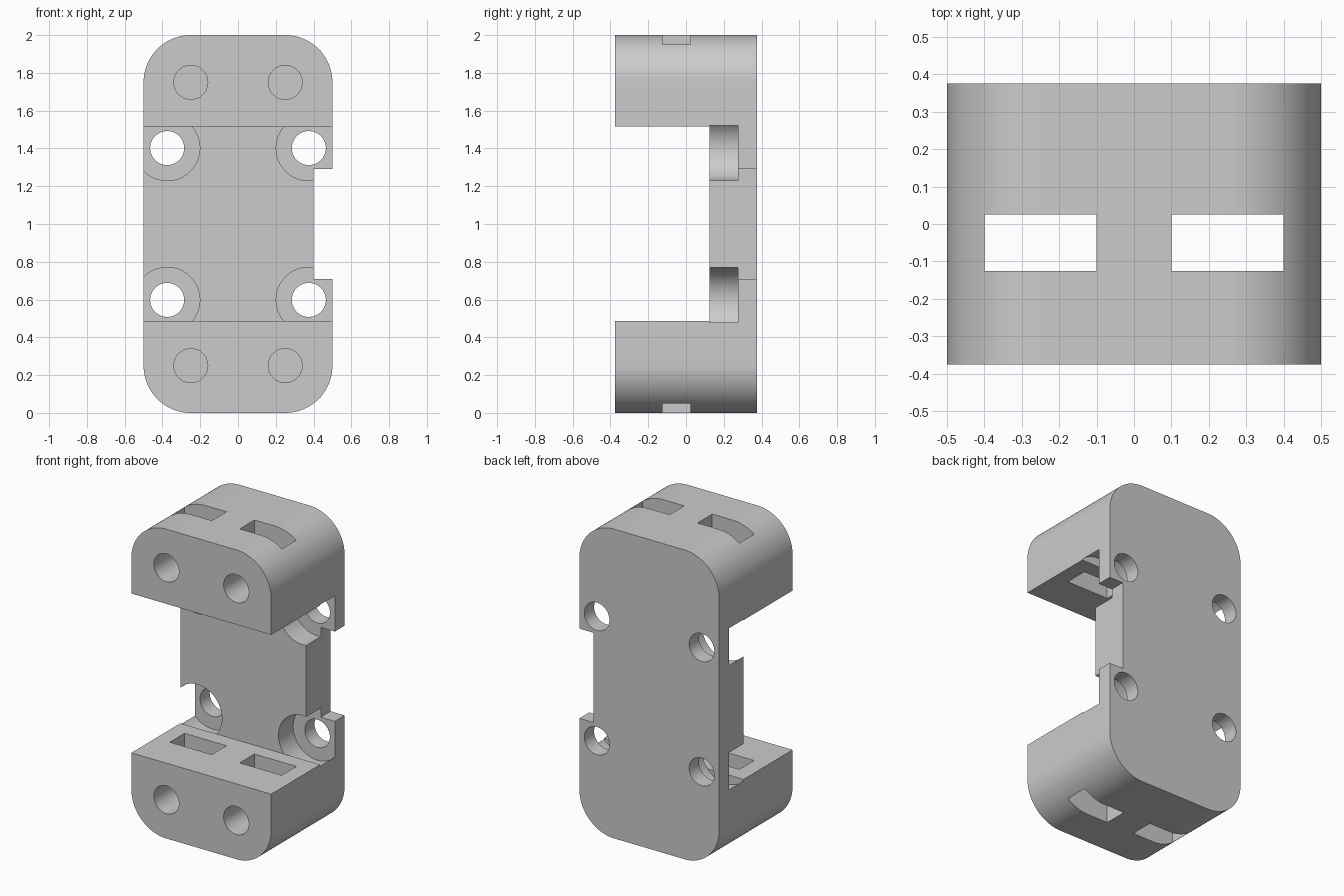
import bpy, bmesh
from math import cos, sin, pi, radians

default = bpy.data.objects.get("Cube")
if default:
    bpy.data.objects.remove(default, do_unlink=True)

grey = bpy.data.materials.new("light_grey")
grey.use_nodes = True
colour = (0.6, 0.6, 0.6, 1)
grey.diffuse_color = colour
grey.node_tree.nodes["Principled BSDF"].inputs["Base Color"].default_value = colour

FRONT, BACK = -0.375, 0.375
PLATE_FRONT, BORE_FLOOR = 0.125, 0.275


def prism(name, outline, y0, y1):
    """Extrude an (x, z) outline from y0 to y1."""
    bm = bmesh.new()
    face = bm.faces.new([bm.verts.new((x, y0, z)) for x, z in outline])
    new = bmesh.ops.extrude_face_region(bm, geom=[face])["geom"]
    bmesh.ops.translate(bm, vec=(0, y1 - y0, 0),
                        verts=[v for v in new if isinstance(v, bmesh.types.BMVert)])
    bmesh.ops.recalc_face_normals(bm, faces=bm.faces)
    mesh = bpy.data.meshes.new(name)
    bm.to_mesh(mesh)
    bm.free()
    mesh.materials.append(grey)
    obj = bpy.data.objects.new(name, mesh)
    bpy.context.collection.objects.link(obj)
    return obj


def arc(x, z, radius, start, end, steps):
    angles = [radians(start + (end - start) * i / steps) for i in range(steps + 1)]
    return [(x + radius * cos(a), z + radius * sin(a)) for a in angles]


def box(x0, x1, z0, z1):
    return [(x0, z0), (x1, z0), (x1, z1), (x0, z1)]


def circle(x, z, radius):
    return arc(x, z, radius, 0, 360, 64)[:-1]


# Block with rounded upright corners
corners = [(0.25, 1.75, 0), (-0.25, 1.75, 90), (-0.25, 0.25, 180), (0.25, 0.25, 270)]
outline = [p for x, z, a in corners for p in arc(x, z, 0.25, a, a + 90, 24)]
body = prism("bracket_body", outline, FRONT, BACK)
bpy.context.view_layer.objects.active = body
body.select_set(True)


def cut(name, outline, y0, y1):
    cutter = prism(name, outline, y0, y1)
    cutter.hide_render = True
    mod = body.modifiers.new(name, "BOOLEAN")
    mod.operation = "DIFFERENCE"
    mod.solver = "EXACT"
    mod.object = cutter
    bpy.ops.object.modifier_apply(modifier=mod.name)
    bpy.data.objects.remove(cutter, do_unlink=True)


# Middle opening and the notch in the left edge of the back plate
cut("opening", box(-0.7, 0.7, 0.487, 1.517), -0.6, PLATE_FRONT)
cut("edge_notch", box(0.4, 0.7, 0.71, 1.29), 0, 0.6)

for side in (-1, 1):
    # Nut slots running through both end blocks
    xs = sorted((side * 0.1, side * 0.4))
    cut("nut_slot", box(*xs, -0.2, 2.2), -0.125, 0.025)
    for end in (-1, 1):
        # Counterbored mounting holes in the plate
        x, z = side * 0.375, 1 + end * 0.402
        cut("counterbore", circle(x, z, 0.173), PLATE_FRONT, BORE_FLOOR)
        cut("mounting_hole", circle(x, z, 0.09), 0.2, 0.6)
        # Blind screw holes in the front faces
        cut("screw_hole", circle(side * 0.25, 1 + end * 0.75, 0.09), -0.6, PLATE_FRONT)

bpy.ops.object.shade_smooth_by_angle(angle=radians(30))
